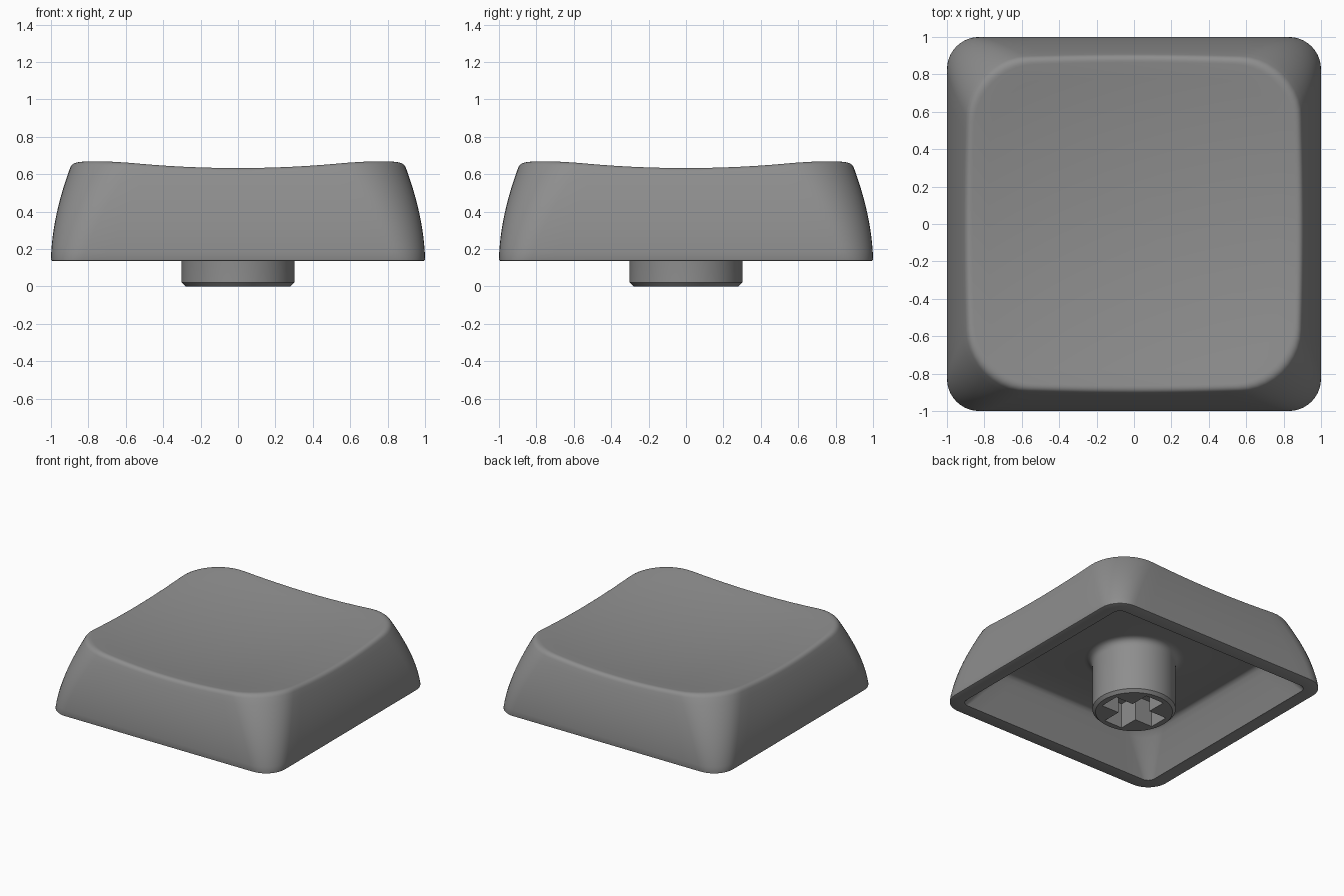
import bpy, bmesh, math

if "Cube" in bpy.data.objects:
    bpy.data.objects.remove(bpy.data.objects["Cube"])

ARC, SIDE = 10, 12
M = ARC + SIDE
N = 4 * M
BASE = 0.136
CEIL = 0.44


def square_pt(i, h, r):
    """Point i on a rounded square of half width h and corner radius r."""
    q, k = divmod(i, M)
    c = h - r
    if k <= ARC:
        a = math.pi / 2 * k / ARC
        x, y = c + r * math.cos(a), c + r * math.sin(a)
    else:
        x, y = c - 2 * c * (k - ARC) / SIDE, h
    for _ in range(q):
        x, y = -y, x
    return x, y


def dish(x, y):
    return 0.565 + 0.09 * (x * x + y * y)


def wall_pt(i, z):
    """Point on the curved outer wall at height z."""
    t = max(0, (z - BASE) / 0.5)
    return (*square_pt(i, 1 - 0.103 * t ** 1.8, 0.17 + 0.15 * t), z)


def flat_ring(h, r, z):
    return [(*square_pt(i, h, r), z) for i in range(N)]


def round_ring(r, z):
    """Circle whose points line up with the rounded squares."""
    angles = [math.atan2(y, x) for x, y in (square_pt(i, 1, 0.6) for i in range(N))]
    return [(r * math.cos(a), r * math.sin(a), z) for a in angles]


def rings_to_object(name, rings, start_tip, end_tip):
    """Skin a stack of rings; close the ends with centre points."""
    bm = bmesh.new()
    rows = [[bm.verts.new(p) for p in ring] for ring in rings]
    n = len(rows[0])
    for a, b in zip(rows, rows[1:]):
        for i in range(n):
            j = (i + 1) % n
            bm.faces.new((a[i], a[j], b[j], b[i]))
    for row, tip in ((rows[0], start_tip), (rows[-1], end_tip)):
        v = bm.verts.new(tip)
        for i in range(n):
            bm.faces.new((row[i], row[(i + 1) % n], v))
    bmesh.ops.recalc_face_normals(bm, faces=bm.faces)
    mesh = bpy.data.meshes.new(name)
    bm.to_mesh(mesh)
    bm.free()
    ob = bpy.data.objects.new(name, mesh)
    bpy.context.collection.objects.link(ob)
    return ob


# Height of the rim above each point, where wall and dish meet
rim_z = []
for i in range(N):
    z = 0.64
    for _ in range(12):
        z = dish(*wall_pt(i, z)[:2])
    rim_z.append(z)

# Round stem with chamfered foot and flared root
rings = [round_ring(r, z) for r, z in (
    (0.28, 0), (0.302, 0.022), (0.302, CEIL - 0.06), (0.305, CEIL - 0.04),
    (0.313, CEIL - 0.022), (0.327, CEIL - 0.009), (0.345, CEIL - 0.002), (0.365, CEIL))]
# Cavity, from the ceiling down to the opening
rings += [flat_ring(h, r, z) for h, r, z in (
    (0.55, 0.25, CEIL), (0.73, 0.20, CEIL), (0.752, 0.197, CEIL - 0.006),
    (0.768, 0.19, CEIL - 0.025), (0.785, 0.175, CEIL - 0.06), (0.84, 0.12, 0.26),
    (0.89, 0.06, BASE))]
# Bottom lip with a tiny rounded edge
rings += [flat_ring(0.992, 0.162, BASE), flat_ring(0.998, 0.168, BASE + 0.003)]
# Outer wall
FIL = 0.03
for s in range(13):
    lo = BASE + 0.009
    rings.append([wall_pt(i, lo + s / 12 * (rim_z[i] - FIL - lo)) for i in range(N)])
# Rounded rim
edge = []
for i in range(N):
    x, y, z = wall_pt(i, rim_z[i])
    x, y = x * 0.963, y * 0.963
    edge.append((x, y, dish(x, y)))
for s in range(1, 6):
    t = s / 6
    ring = []
    for i in range(N):
        a, c, b = wall_pt(i, rim_z[i] - FIL), wall_pt(i, rim_z[i]), edge[i]
        ring.append([(1 - t) ** 2 * p + 2 * t * (1 - t) * q + t * t * w
                     for p, q, w in zip(a, c, b)])
    rings.append(ring)
# Dished top
for s in range(10, 0, -1):
    f = s / 10
    rings.append([(x * f, y * f, dish(x * f, y * f)) for x, y, _ in edge])
keycap = rings_to_object("keycap", rings, (0, 0, 0), (0, 0, dish(0, 0)))

# Dark grey plastic
mat = bpy.data.materials.new("dark_grey_plastic")
mat.diffuse_color = (0.27, 0.27, 0.27, 1)
mat.use_nodes = True
mat.node_tree.nodes["Principled BSDF"].inputs["Base Color"].default_value = mat.diffuse_color
keycap.data.materials.append(mat)

# Cross-shaped socket cut into the stem
L, W, DEPTH = 0.235, 0.08, 0.2
cross = []
for q in range(4):
    for x, y in ((L, -W), (L, W), (W, W)):
        for _ in range(q):
            x, y = -y, x
        cross.append((x, y))
cutter = rings_to_object("socket_cutter",
                         [[(x, y, z) for x, y in cross] for z in (-0.1, DEPTH)],
                         (0, 0, -0.1), (0, 0, DEPTH))
cutter.hide_render = True
mod = keycap.modifiers.new("socket", 'BOOLEAN')
mod.operation, mod.solver, mod.object = 'DIFFERENCE', 'EXACT', cutter
bpy.context.view_layer.objects.active = keycap
bpy.ops.object.modifier_apply(modifier=mod.name)
bpy.data.objects.remove(cutter)
keycap.select_set(True)
bpy.ops.object.shade_smooth_by_angle(angle=math.radians(35))
